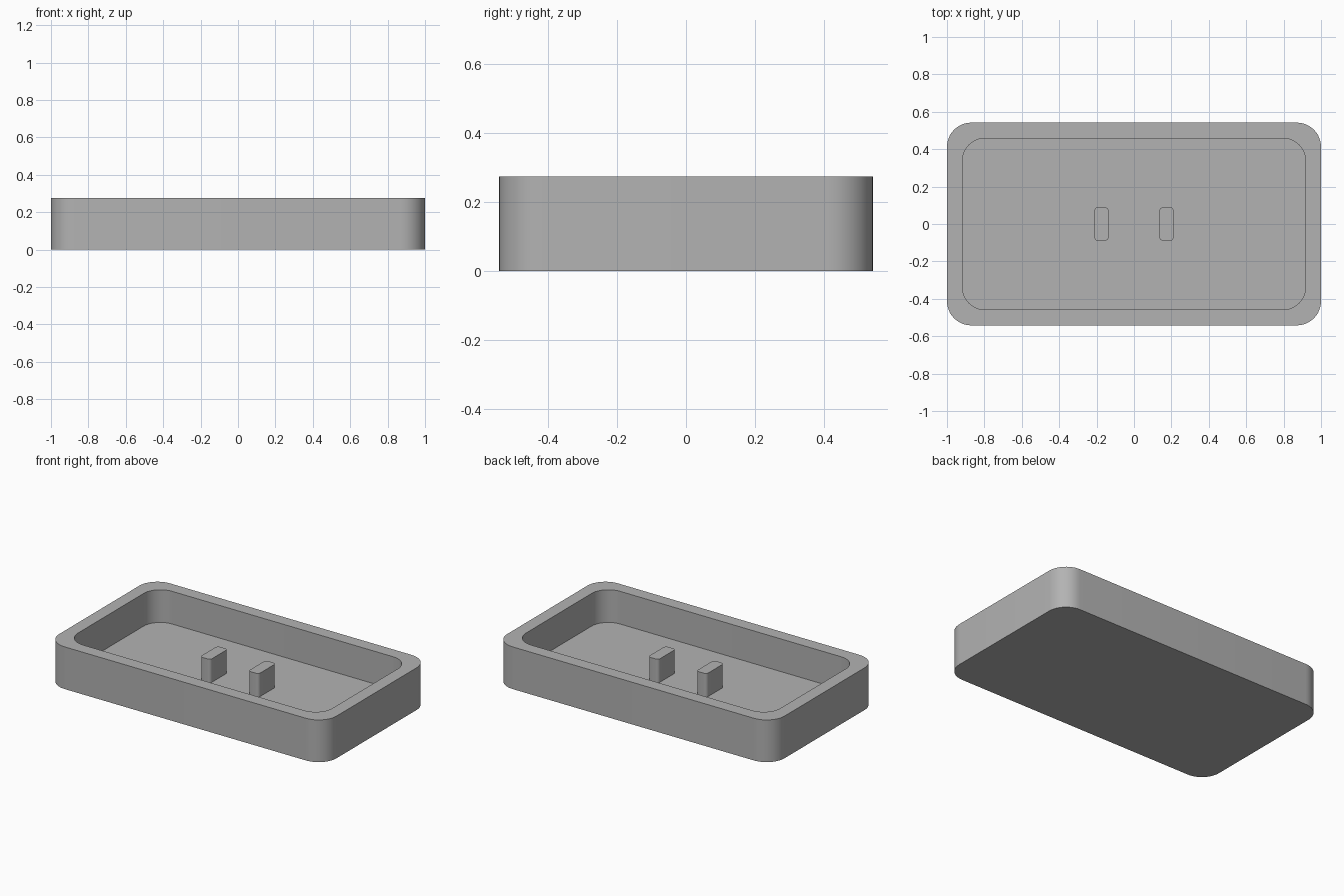
import bpy
import bmesh
from math import pi, sin, cos

cube = bpy.data.objects.get("Cube")
if cube:
    bpy.data.objects.remove(cube, do_unlink=True)

grey = bpy.data.materials.new("matte grey")
grey.use_nodes = True
colour = (0.45, 0.45, 0.45, 1)
grey.diffuse_color = colour
grey.node_tree.nodes["Principled BSDF"].inputs["Base Color"].default_value = colour

HEIGHT, FLOOR, PEG_TOP = 0.275, 0.062, 0.215


def ring(bm, half_x, half_y, radius, z, cx=0, steps=12):
    """Vertices of a rounded rectangle at height z, counter-clockwise."""
    verts = []
    for i, (sx, sy) in enumerate([(1, 1), (-1, 1), (-1, -1), (1, -1)]):
        for k in range(steps + 1):
            a = (i + k / steps) * pi / 2
            verts.append(bm.verts.new((cx + sx * (half_x - radius) + radius * cos(a),
                                       sy * (half_y - radius) + radius * sin(a), z)))
    return verts


def bridge(bm, low, high):
    """Quads between two matching rings."""
    n = len(low)
    for i in range(n):
        j = (i + 1) % n
        bm.faces.new((low[i], low[j], high[j], high[i]))


def finish(bm, name):
    bmesh.ops.recalc_face_normals(bm, faces=bm.faces)
    mesh = bpy.data.meshes.new(name)
    bm.to_mesh(mesh)
    bm.free()
    mesh.materials.append(grey)
    obj = bpy.data.objects.new(name, mesh)
    bpy.context.collection.objects.link(obj)
    bpy.ops.object.select_all(action="DESELECT")
    obj.select_set(True)
    bpy.context.view_layer.objects.active = obj
    bpy.ops.object.shade_smooth_by_angle(angle=pi / 6)


# Tray: outer wall, flat rim, inner wall and floor
bm = bmesh.new()
rings = [ring(bm, 1, 0.542, 0.13, 0),
         ring(bm, 1, 0.542, 0.13, HEIGHT),
         ring(bm, 0.917, 0.458, 0.12, HEIGHT),
         ring(bm, 0.917, 0.458, 0.12, FLOOR)]
for low, high in zip(rings, rings[1:]):
    bridge(bm, low, high)
bm.faces.new(rings[0])
bm.faces.new(rings[-1])
finish(bm, "tray")

# Two upright pegs standing on the floor
for side, x in (("left", 0.174), ("right", -0.174)):
    bm = bmesh.new()
    base = ring(bm, 0.0375, 0.09, 0.02, FLOOR, x, 6)
    top = ring(bm, 0.0375, 0.09, 0.02, PEG_TOP, x, 6)
    bridge(bm, base, top)
    bm.faces.new(base)
    bm.faces.new(top)
    finish(bm, side + "_peg")
